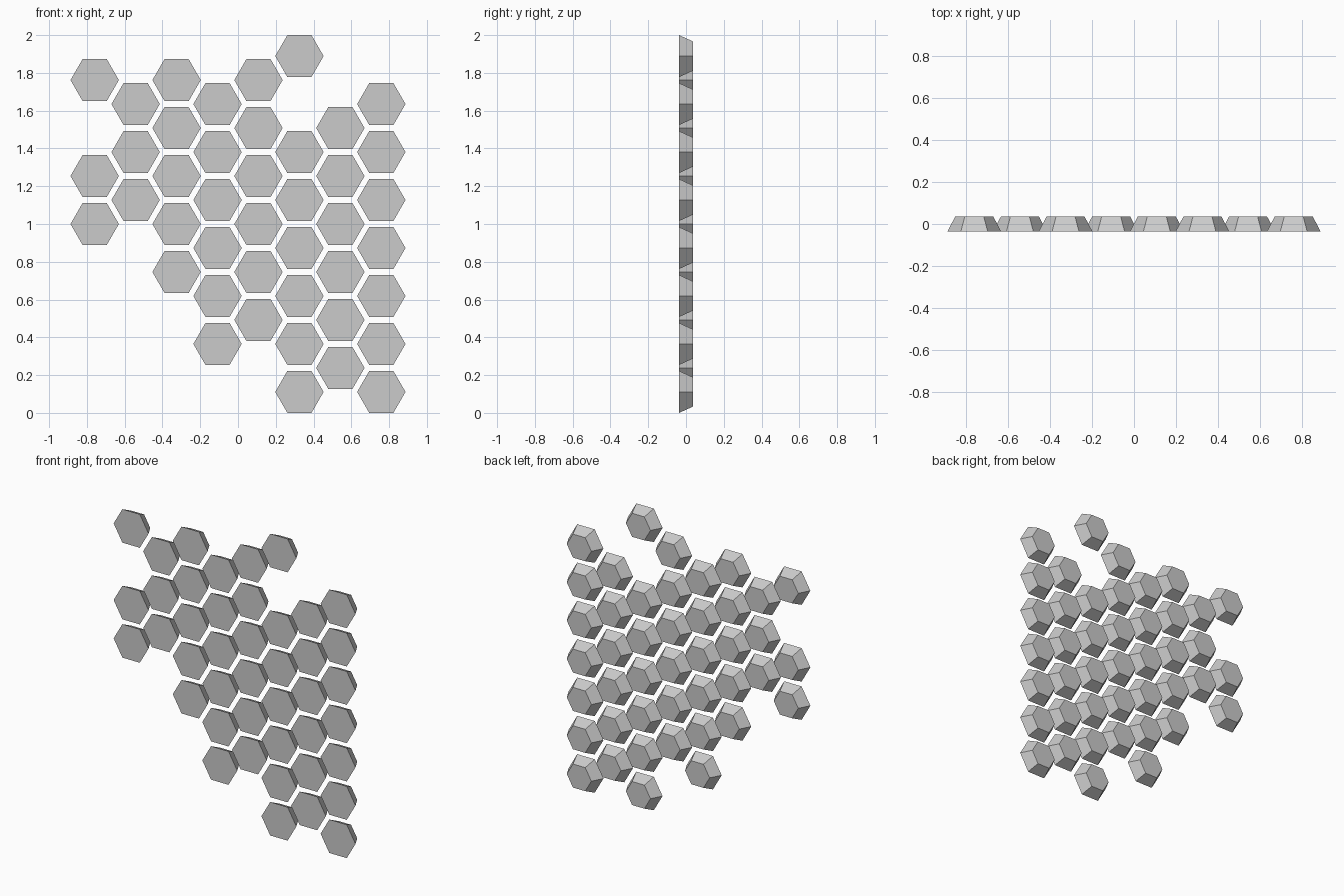
import bpy, bmesh
from math import cos, sin, pi

cube = bpy.data.objects.get("Cube")
if cube:
    bpy.data.objects.remove(cube, do_unlink=True)

FRONT_RADIUS, BACK_RADIUS, HALF_DEPTH = 0.128, 0.09, 0.036
COLUMN_STEP, HALF_ROW, BASE = 0.2168, 0.127, 0.111

# Plain grey for every tile
grey = bpy.data.materials.new("stone grey")
grey.use_nodes = True
colour = (0.6, 0.6, 0.6, 1)
grey.diffuse_color = colour
grey.node_tree.nodes["Principled BSDF"].inputs["Base Color"].default_value = colour


def tile_mesh():
    """Hexagonal tile, wide at the front and tapering to the back."""
    bm = bmesh.new()
    rings = [[bm.verts.new((r * cos(i * pi / 3), y, r * sin(i * pi / 3)))
              for i in range(6)]
             for r, y in ((FRONT_RADIUS, -HALF_DEPTH), (BACK_RADIUS, HALF_DEPTH))]
    front, back = rings
    bm.faces.new(front)
    bm.faces.new(back[::-1])
    for i in range(6):
        j = (i + 1) % 6
        bm.faces.new((front[j], front[i], back[i], back[j]))
    bmesh.ops.recalc_face_normals(bm, faces=bm.faces[:])
    mesh = bpy.data.meshes.new("hexagon_tile")
    bm.to_mesh(mesh)
    bm.free()
    mesh.materials.append(grey)
    return mesh


# Filled half-rows of each column, from the -x side to the +x side
columns = [
    [7, 9, 13],
    [8, 10, 12],
    range(5, 14, 2),
    range(2, 13, 2),
    range(3, 14, 2),
    [*range(0, 11, 2), 14],
    range(1, 12, 2),
    range(0, 13, 2),
]

mesh = tile_mesh()
for c, rows in enumerate(columns):
    for row in rows:
        tile = bpy.data.objects.new(f"tile_column_{c + 1}_row_{row}", mesh)
        tile.location = ((c - 3.5) * COLUMN_STEP, 0, BASE + row * HALF_ROW)
        bpy.context.collection.objects.link(tile)
